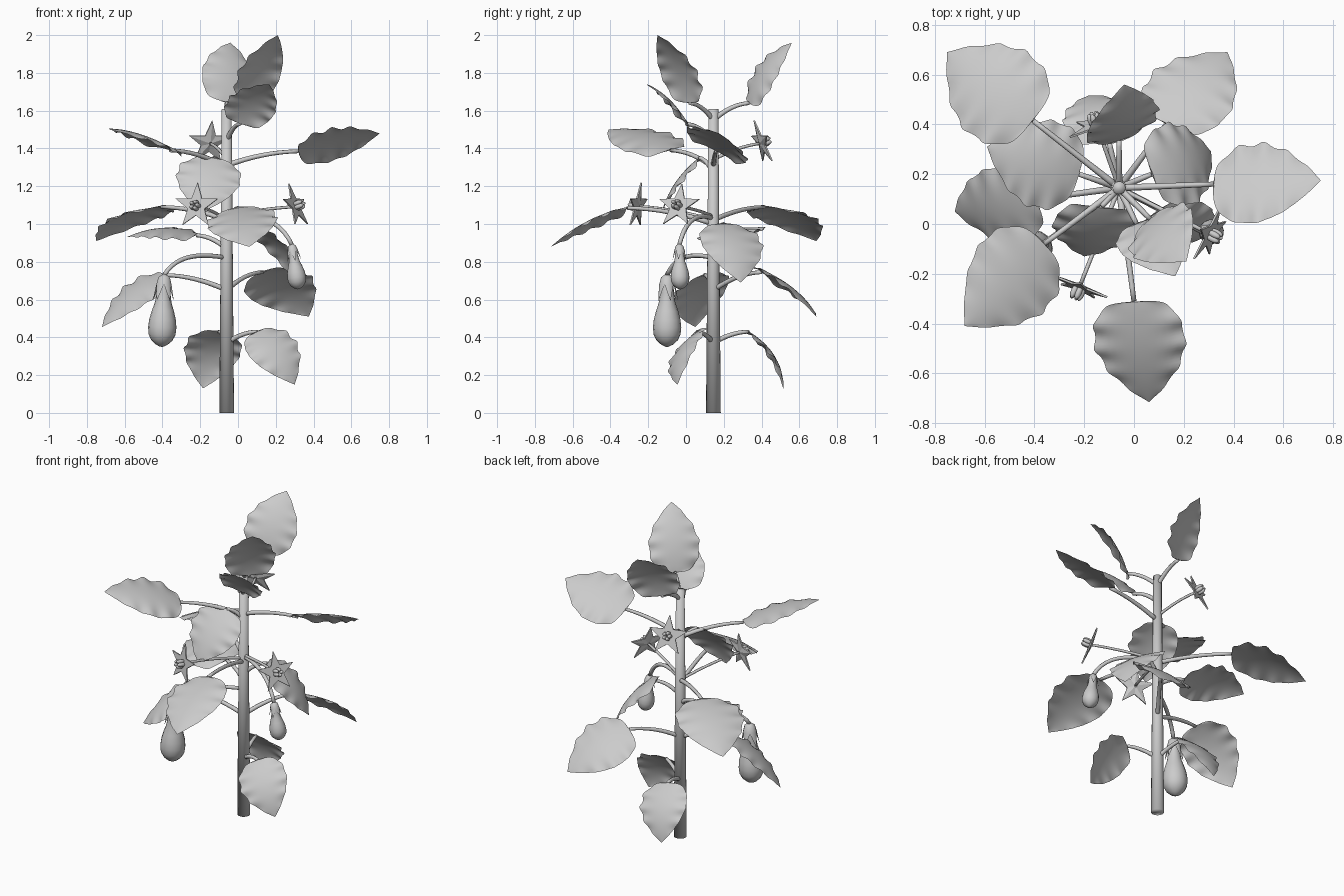
import bpy, bmesh, math
from mathutils import Vector, Matrix

if "Cube" in bpy.data.objects:
    bpy.data.objects.remove(bpy.data.objects["Cube"])

SX, SY = -0.06, 0.145          # stem axis
mat = bpy.data.materials.new("plain grey")
mat.diffuse_color = (0.6, 0.6, 0.6, 1)
mat.use_nodes = True
mat.node_tree.nodes["Principled BSDF"].inputs["Base Color"].default_value = mat.diffuse_color
UP = Vector((0, 0, 1))


def finish(bm, name, smooth=True):
    bmesh.ops.recalc_face_normals(bm, faces=bm.faces)
    me = bpy.data.meshes.new(name)
    bm.to_mesh(me)
    bm.free()
    me.materials.append(mat)
    for p in me.polygons:
        p.use_smooth = smooth
    ob = bpy.data.objects.new(name, me)
    bpy.context.collection.objects.link(ob)
    return ob


def skin(bm, rings, caps=True):
    """Bridge equal-length rings of points with quads."""
    vs = [[bm.verts.new(p) for p in r] for r in rings]
    n = len(vs[0])
    for a, b in zip(vs, vs[1:]):
        for i in range(n):
            bm.faces.new((a[i], a[(i + 1) % n], b[(i + 1) % n], b[i]))
    if caps:
        bm.faces.new(vs[0][::-1])
        bm.faces.new(vs[-1])


def circle(c, axis, r, n):
    q = axis.to_track_quat('Z', 'Y')
    return [c + q @ Vector((r * math.cos(2 * math.pi * i / n), r * math.sin(2 * math.pi * i / n), 0))
            for i in range(n)]


def stalk(name, pts, r0, r1, steps=8):
    """Tapered tube along a quadratic curve."""
    a, m, b = [Vector(p) for p in pts]
    rings = []
    for i in range(steps + 1):
        t = i / steps
        p = a * (1 - t) ** 2 + m * 2 * t * (1 - t) + b * t * t
        tan = (m - a) * (1 - t) + (b - m) * t
        rings.append(circle(p, tan.normalized(), r0 + (r1 - r0) * t, 8))
    bm = bmesh.new()
    skin(bm, rings)
    return finish(bm, name)


def from_stem(z, end, lift):
    """Arching path from the stem to an end point."""
    e = Vector(end)
    a = Vector((SX, SY, z))
    m = a.lerp(e, 0.5)
    m.z = max(z, e.z) * lift + m.z * (1 - lift)
    return a, m, e


def leaf(name, z, base, tip, width, bulge, roll=0):
    """Scalloped, pointed blade, rolled about its midrib, on an arching petiole."""
    base, tip = Vector(base), Vector(tip)
    stalk(name + "_petiole", from_stem(z, base, 0.9), 0.014, 0.010)
    d = tip - base
    out = Vector((d.x, d.y, 0)).normalized()
    s0 = out.cross(UP).normalized()
    n0 = s0.cross(d.normalized())
    c, s = math.cos(math.radians(roll)), math.sin(math.radians(roll))
    side, n = s0 * c + n0 * s, n0 * c - s0 * s
    NU, NV = 40, 12
    bm = bmesh.new()
    grid = []
    for i in range(NU + 1):
        t = (i / NU) ** 1.35
        w = width / 2 * t ** 0.4 * (1 - t ** 1.6) / 0.534
        wave = math.cos(2 * math.pi * 4.5 * t)
        notch = 1 - 2 * abs(math.cos(math.pi * 4.5 * t)) ** 3
        row = []
        for j in range(NV + 1):
            v = 2 * j / NV - 1
            x = v * w * (1 - 0.035 * notch * v * v)
            h = bulge * 4 * t * (1 - t) - 0.14 * v * v * w + 0.008 * wave * abs(v) ** 3 * (1 - t ** 3)
            back = -0.04 * abs(v) * (1 - t) ** 4 * min(1, t * 12)
            row.append(bm.verts.new(base + d * (t + back) + side * x + n * h))
        grid.append(row)
    for a, b in zip(grid, grid[1:]):
        for j in range(NV):
            bm.faces.new((a[j], a[j + 1], b[j + 1], b[j]))
    bmesh.ops.remove_doubles(bm, verts=bm.verts, dist=1e-5)
    ob = finish(bm, name)
    # keep the upper side of the blade facing up
    if sum(p.normal.dot(n) for p in ob.data.polygons) < 0:
        ob.data.flip_normals()


def fruit(name, z, top, bottom, r):
    """Hanging pear-shaped fruit with a pointed calyx and bent stalk."""
    top, bottom = Vector(top), Vector(bottom)
    ax = bottom - top
    d = ax.normalized()
    prof = [(0.0, .12), (.03, .34), (.12, .45), (.25, .48), (.38, .58), (.5, .78), (.62, .94),
            (.73, 1), (.83, .95), (.91, .75), (.97, .42), (1, .1)]
    bm = bmesh.new()
    skin(bm, [circle(top + ax * t, d, r * k, 16) for t, k in prof])
    finish(bm, name)
    a = Vector((SX, SY, z))
    m = Vector((top.x * .75 + a.x * .25, top.y * .75 + a.y * .25, max(z, top.z) + 0.05))
    stalk(name + "_stalk", (a, m, top), 0.012, 0.012, 10)
    # calyx cap with five lobes
    q = d.to_track_quat('Z', 'Y')
    bm = bmesh.new()
    c = bm.verts.new(top - d * 0.01)
    N = 10

    def at(f, ang, rad):
        return bm.verts.new(top + ax * f + q @ Vector((math.cos(ang), math.sin(ang), 0)) * r * rad)
    rings = [[at(f, k * .2 * math.pi, rad) for k in range(N)] for f, rad in ((.03, .42), (.13, .56))]
    for k in range(N):
        l = (k + 1) % N
        bm.faces.new((c, rings[0][k], rings[0][l]))
        bm.faces.new((rings[0][k], rings[1][k], rings[1][l], rings[0][l]))
    for k in range(0, N, 2):
        p = at(.36, (k + 1) * .2 * math.pi, .78)
        bm.faces.new((rings[1][k], p, rings[1][k + 1]))
        bm.faces.new((rings[1][k + 1], p, rings[1][(k + 2) % N]))
    finish(bm, name + "_calyx")


def flower(name, z, c, tilt, R=0.125):
    """Five-pointed star with a stamen cluster, facing away from the stem."""
    c = Vector(c)
    out = Vector((c.x - SX, c.y - SY, 0)).normalized()
    nrm = (out + UP * tilt).normalized()
    X = UP.cross(nrm).normalized()
    Y = nrm.cross(X)
    stalk(name + "_stalk", from_stem(z, c - nrm * .012, .6), 0.009, 0.008)
    bm = bmesh.new()
    rim = []
    for k in range(10):
        a = math.pi / 2 + k * math.pi / 5
        rad = R if k % 2 == 0 else R * .4
        rim.append(c + (X * math.cos(a) + Y * math.sin(a)) * rad)
    lo = [bm.verts.new(p - nrm * .004) for p in rim]
    hi = [bm.verts.new(p + nrm * .004) for p in rim]
    cl, ch = bm.verts.new(c - nrm * .015), bm.verts.new(c + nrm * .004)
    for k in range(10):
        l = (k + 1) % 10
        bm.faces.new((lo[k], lo[l], hi[l], hi[k]))
        bm.faces.new((ch, hi[k], hi[l]))
        bm.faces.new((cl, lo[l], lo[k]))
    finish(bm, name, False)
    # stamens
    bm = bmesh.new()
    rot = nrm.to_track_quat('Z', 'Y').to_matrix().to_4x4()
    for k in range(5):
        a = k * 2 * math.pi / 5
        p = c + (X * math.cos(a) + Y * math.sin(a)) * .017 + nrm * .022
        bmesh.ops.create_uvsphere(bm, u_segments=8, v_segments=6, radius=1,
                                  matrix=Matrix.Translation(p) @ rot @ Matrix.Diagonal((.013, .013, .03, 1)))
    finish(bm, name + "_stamens")


# main stem
bm = bmesh.new()
skin(bm, [circle(Vector((SX, SY, z)), UP, r, 16) for z, r in ((0, .039), (1.61, .026))])
finish(bm, "stem")

# leaves: attachment height, blade base, blade tip, width, arch, roll in degrees
leaves = {
    "leaf_low_right": (.37, (.10, .06, .43), (.30, -.045, .15), .29, .05, -35),
    "leaf_low_back": (.37, (-.10, .33, .43), (-.185, .515, .13), .30, .05, -17),
    "leaf_back_right": (.65, (.13, .40, .745), (.375, .69, .51), .37, .04, 24),
    "leaf_left": (.65, (-.39, .10, .73), (-.72, .05, .455), .33, .04, 20),
    "leaf_back_left_small": (.87, (-.22, .20, .94), (-.59, .31, .93), .36, .04, 8),
    "leaf_mid_right": (.92, (.07, .20, 1.0), (.31, .29, .69), .34, .05, 0),
    "leaf_back_left": (1.02, (-.405, .415, 1.09), (-.75, .69, .91), .40, .04, 0),
    "leaf_front": (1.0, (0, -.31, 1.085), (.06, -.715, .88), .37, .03, -10),
    "leaf_front_left_steep": (1.27, (-.13, .07, 1.35), (-.20, -.13, 1.06), .34, .03, 16),
    "leaf_front_left": (1.30, (-.36, -.08, 1.39), (-.68, -.41, 1.50), .38, .03, 12),
    "leaf_right": (1.31, (.32, .16, 1.385), (.75, .175, 1.48), .36, .02, 28),
    "leaf_top_front": (1.44, (.01, 0, 1.53), (.165, -.21, 1.74), .27, .03, 24),
    "leaf_top_right": (1.55, (.065, .02, 1.64), (.21, -.15, 2.0), .30, .04, 0),
    "leaf_top_back": (1.55, (-.06, .335, 1.64), (-.04, .56, 1.96), .31, .04, -27),
}
for name, args in leaves.items():
    leaf(name, *args)

# fruits
fruit("large_fruit", .82, (-.39, -.10, .73), (-.405, -.10, .35), .075)
fruit("small_fruit", 1.03, (.285, -.035, .89), (.32, -.03, .655), .05)

# flowers
flower("flower_front", 1.02, (-.22, -.255, 1.095), .15)
flower("flower_right", 1.04, (.305, -.04, 1.095), .35)
flower("flower_back", 1.34, (-.15, .40, 1.43), .35)
